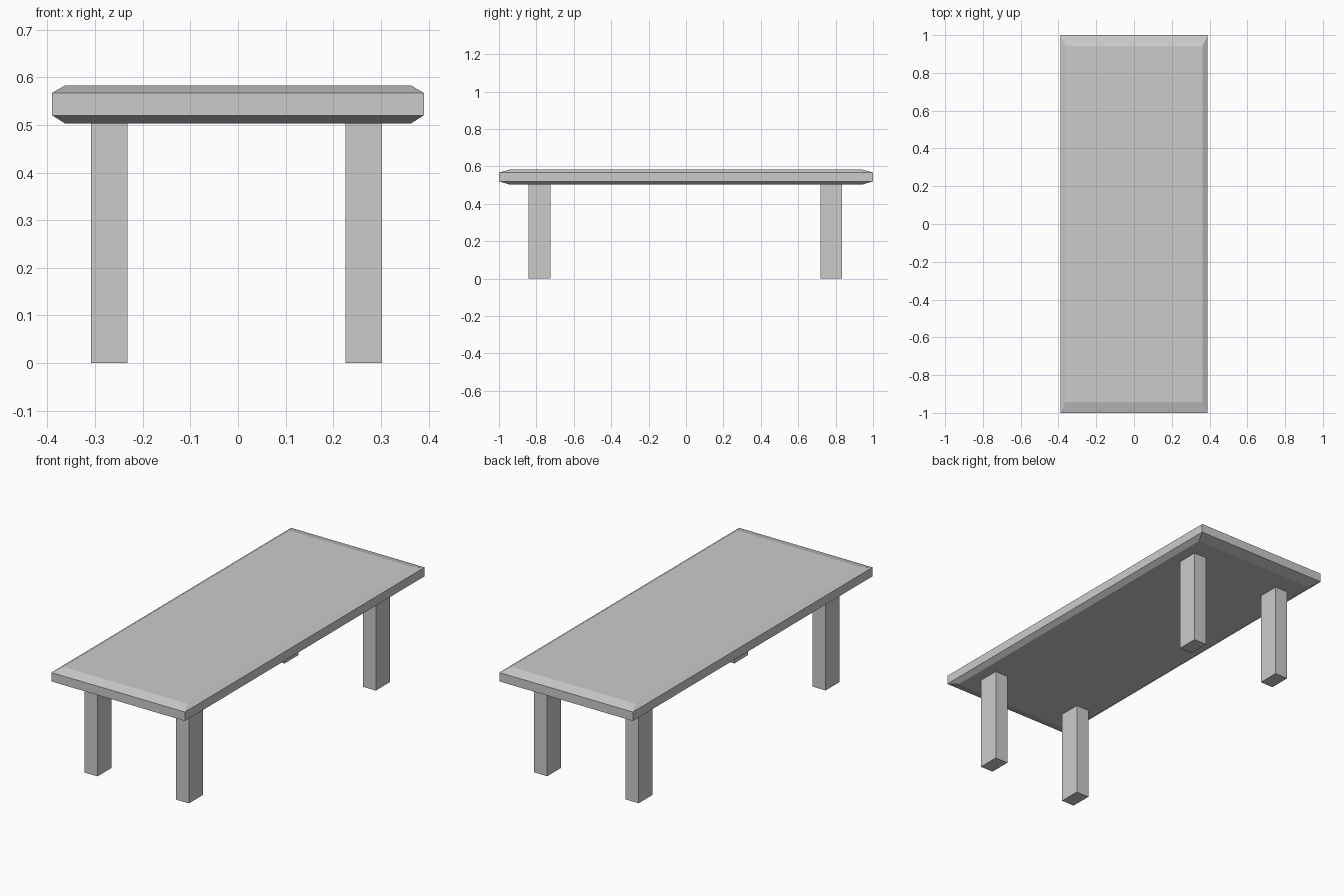
import bpy
import bmesh

cube = bpy.data.objects.get("Cube")
if cube:
    bpy.data.objects.remove(cube, do_unlink=True)

grey = bpy.data.materials.new("plain grey")
grey.use_nodes = True
grey.diffuse_color = (0.6, 0.6, 0.6, 1)
grey.node_tree.nodes["Principled BSDF"].inputs["Base Color"].default_value = (0.6, 0.6, 0.6, 1)


def add_object(name, bm):
    bmesh.ops.recalc_face_normals(bm, faces=bm.faces)
    mesh = bpy.data.meshes.new(name)
    bm.to_mesh(mesh)
    bm.free()
    mesh.materials.append(grey)
    obj = bpy.data.objects.new(name, mesh)
    bpy.context.collection.objects.link(obj)
    return obj


def stacked_rings(name, centre, rings):
    """Closed solid through rectangles given as (half x, half y, z)."""
    bm = bmesh.new()
    cx, cy = centre
    loops = [[bm.verts.new((cx + sx * hx, cy + sy * hy, z))
              for sx, sy in ((-1, -1), (1, -1), (1, 1), (-1, 1))]
             for hx, hy, z in rings]
    bm.faces.new(loops[0])
    bm.faces.new(loops[-1])
    for low, high in zip(loops, loops[1:]):
        for i in range(4):
            j = (i + 1) % 4
            bm.faces.new((low[i], low[j], high[j], high[i]))
    return add_object(name, bm)


# Table top with chamfered upper and lower rims
stacked_rings("table_top", (0, 0), [
    (0.363, 0.943, 0.503), (0.39, 1.0, 0.52),
    (0.39, 1.0, 0.567), (0.363, 0.943, 0.583)])

# Four square-cut legs
for side, x in (("right", -0.27), ("left", 0.264)):
    for end, y in (("front", -0.783), ("back", 0.777)):
        stacked_rings(f"{end}_{side}_leg", (x, y),
                      [(0.038, 0.058, 0), (0.038, 0.058, 0.505)])
